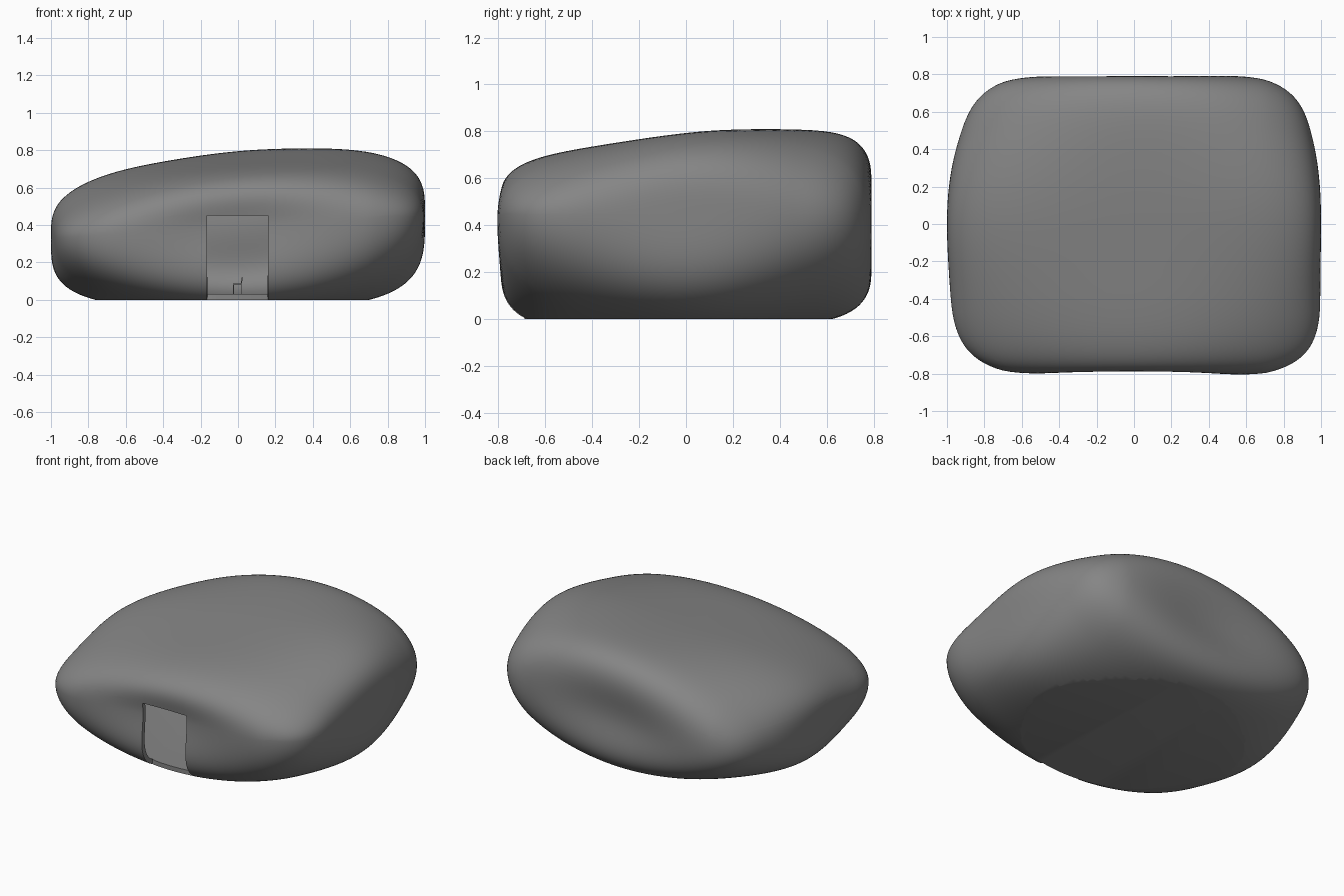
import bpy, bmesh, math
from mathutils import Vector

if "Cube" in bpy.data.objects:
    bpy.data.objects.remove(bpy.data.objects["Cube"])

stone = bpy.data.materials.new("stone_grey")
stone.diffuse_color = (.235, .235, .235, 1)
stone.use_nodes = True
stone.node_tree.nodes["Principled BSDF"].inputs["Base Color"].default_value = stone.diffuse_color


def finish(bm, name):
    bmesh.ops.recalc_face_normals(bm, faces=bm.faces)
    me = bpy.data.meshes.new(name)
    bm.to_mesh(me)
    bm.free()
    me.materials.append(stone)
    ob = bpy.data.objects.new(name, me)
    bpy.context.collection.objects.link(ob)
    return ob


def box(bm, lo, hi, lean=0.0):
    vs = bmesh.ops.create_cube(bm, size=1)["verts"]
    for v in vs:
        t = v.co + Vector((.5, .5, .5))
        v.co = Vector([l + (h - l) * k for l, h, k in zip(lo, hi, t)])
        v.co.x += lean * t.z


def rock_point(d):
    # inflated box with pinched corners: scale the direction until the sum reaches 1
    back = max(-1, min(1, d.y * 2))
    ny = 7.7 + 1.0 * back
    side = .42 + .28 * back - .15 * d.x
    lo, hi = 0.0, 2.0
    for _ in range(30):
        r = (lo + hi) / 2
        x, y, z = abs(d.x * r), abs(d.y * r), abs(d.z * r)
        s = x ** 3.6 + y ** ny + z ** 3.6 + side * (x * y) ** 2 + 2.7 * (x * y * z) ** 2
        lo, hi = (r, hi) if s < 1 else (lo, r)
    p = d * lo
    x, z = p.x, p.z
    y = p.y * .818 * (1 + .07 * min(x * x, .5))
    # sloping roof and bulging belly
    rear = max(0, y) ** 2
    mid = .39 + .06 * x
    top = (.412 + .03 * x - .04 * x ** 4) * (.9 + .27 * y - .2 * rear)
    belly = (.435 + .055 * x) * (1 - .2 * rear)
    # shallow hollows in the front and back faces
    hollow = .047 * math.exp(-(x / .5) ** 2 - (z / .55) ** 2) * abs(p.y) ** 3
    y -= math.copysign(hollow, y)
    return Vector((x, y, mid + z * (top if z > 0 else belly)))


def slice_mesh(bm, co, no, clear=False):
    return bmesh.ops.bisect_plane(bm, geom=bm.verts[:] + bm.edges[:] + bm.faces[:],
                                  plane_co=co, plane_no=no, clear_outer=clear)


# rock skin with a flat base
bm = bmesh.new()
bmesh.ops.create_cube(bm, size=2)
bmesh.ops.subdivide_edges(bm, edges=bm.edges[:], cuts=39, use_grid_fill=True)
for v in bm.verts:
    v.co = rock_point(v.co.normalized())
cut = slice_mesh(bm, (0, 0, 0), (0, 0, -1), True)
rim = [e for e in cut["geom_cut"] if isinstance(e, bmesh.types.BMEdge)]
bmesh.ops.contextual_create(bm, geom=rim)

# doorway: slice along its outline and remove the skin inside it
for co, no in (((-.165, 0, 0), (1, 0, 0)), ((.16, 0, 0), (1, 0, 0)), ((0, 0, .45), (0, 0, 1))):
    slice_mesh(bm, co, no)
gone = []
for f in bm.faces:
    c = f.calc_center_median()
    if -.165 < c.x < .16 and c.y < -.4 and .0005 < c.z < .45:
        gone.append(f)
bmesh.ops.delete(bm, geom=gone, context="FACES")
rock = finish(bm, "rock_shell")

# wall and floor thickness
wall = rock.modifiers.new("wall", "SOLIDIFY")
wall.thickness = .03
wall.offset = -1
bpy.context.view_layer.objects.active = rock
rock.select_set(True)
bpy.ops.object.modifier_apply(modifier="wall")
bpy.ops.object.shade_smooth_by_angle(angle=math.radians(22))

# small chair standing on the floor inside
bm = bmesh.new()
box(bm, (-.028, -.027, .08), (.02, .027, .087))
box(bm, (.014, -.027, .085), (.02, .027, .12), lean=.006)
for x in (-.027, .015):
    for y in (-.026, .021):
        box(bm, (x, y, .03), (x + .005, y + .005, .081))
finish(bm, "chair")
